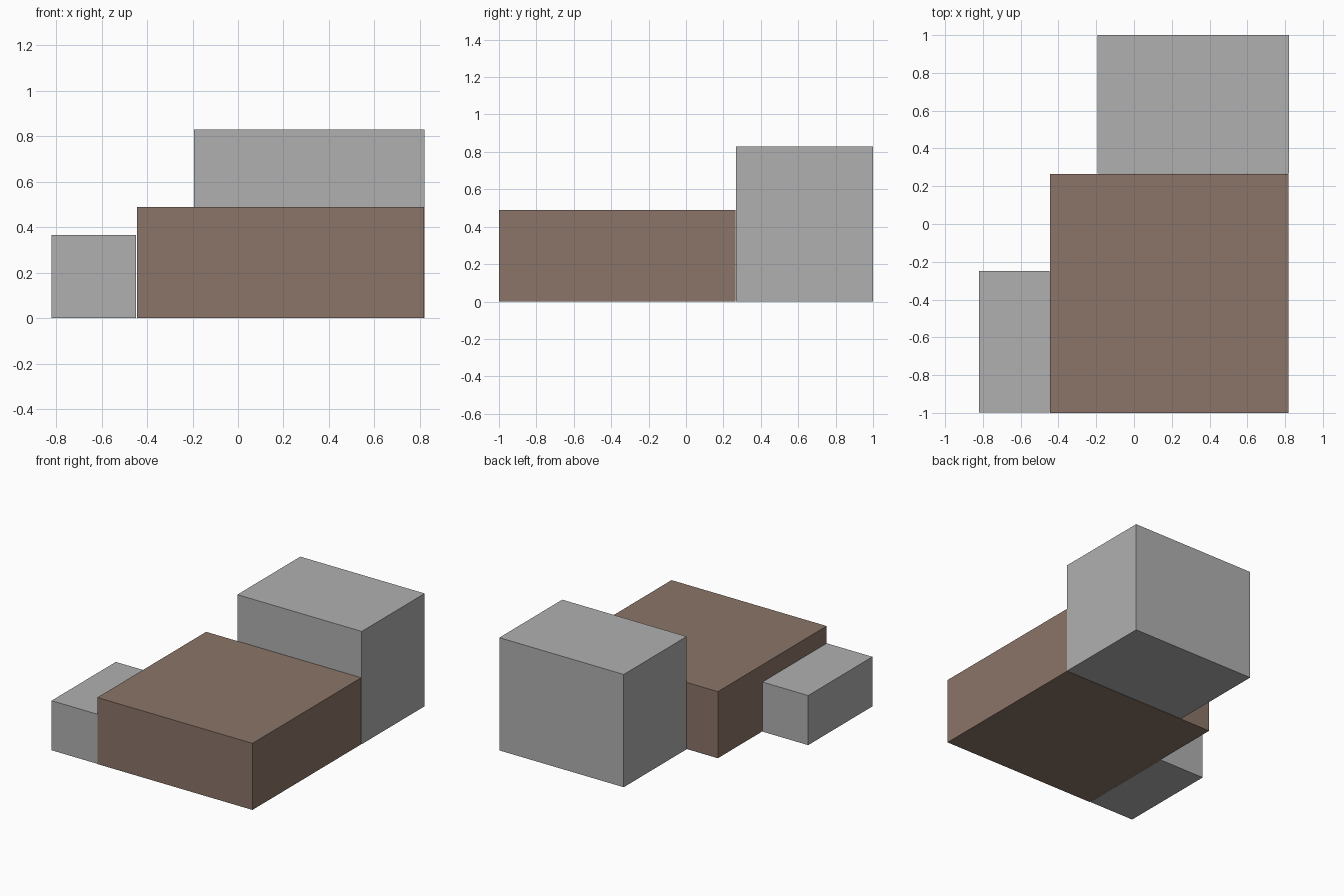
import bpy
from mathutils import Vector

# Remove the default object
cube = bpy.data.objects.get("Cube")
if cube:
    bpy.data.objects.remove(cube, do_unlink=True)


def make_material(name, rgb):
    mat = bpy.data.materials.new(name)
    mat.use_nodes = True
    color = (*rgb, 1.0)
    mat.diffuse_color = color
    mat.node_tree.nodes["Principled BSDF"].inputs["Base Color"].default_value = color
    return mat


def make_block(name, low, high, mat):
    """Box spanning two opposite corners."""
    low, high = Vector(low), Vector(high)
    bpy.ops.mesh.primitive_cube_add(size=1, location=(low + high) / 2)
    block = bpy.context.object
    block.name = block.data.name = name
    block.scale = high - low
    bpy.ops.object.transform_apply(location=False, rotation=False, scale=True)
    block.data.materials.append(mat)
    return block


brown = make_material("warm brown", (0.258, 0.178, 0.138))
grey = make_material("light grey", (0.434, 0.434, 0.434))

# Broad low block in the middle
make_block("main_block", (-0.445, -1.0, 0.0), (0.818, 0.265, 0.49), brown)

# Tall block behind it
make_block("rear_block", (-0.193, 0.268, 0.0), (0.82, 1.0, 0.83), grey)

# Small block at the side
make_block("side_block", (-0.82, -0.997, 0.0), (-0.448, -0.25, 0.365), grey)
